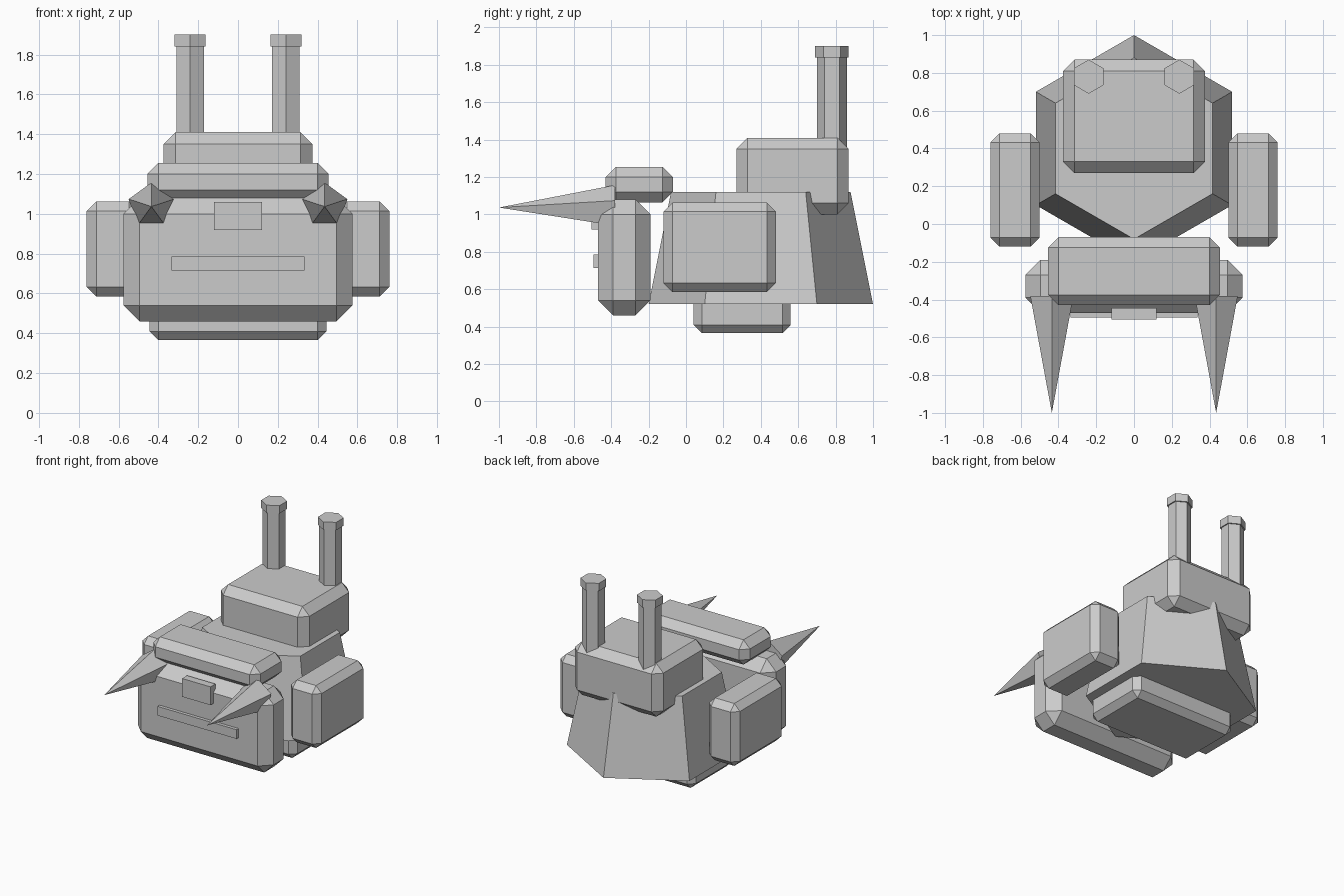
import bpy, bmesh
from math import sin, cos, pi

if "Cube" in bpy.data.objects:
    bpy.data.objects.remove(bpy.data.objects["Cube"])


def finish(name, bm):
    bmesh.ops.recalc_face_normals(bm, faces=bm.faces[:])
    mesh = bpy.data.meshes.new(name)
    bm.to_mesh(mesh)
    bm.free()
    obj = bpy.data.objects.new(name, mesh)
    bpy.context.collection.objects.link(obj)
    return obj


def box(name, x, y, z, bevel=0.0):
    """Box from (min, max) ranges, with single-segment chamfers."""
    bm = bmesh.new()
    bmesh.ops.create_cube(bm, size=1)
    for v in bm.verts:
        for i, (lo, hi) in enumerate((x, y, z)):
            v.co[i] = lo if v.co[i] < 0 else hi
    if bevel:
        bmesh.ops.bevel(bm, geom=bm.edges[:], offset=bevel, offset_type='OFFSET',
                        segments=1, affect='EDGES')
    return finish(name, bm)


def frustum(name, sides, r1, r2, height, loc, tilt=0.0):
    """Tapered prism along local z with a corner on local +y; r2 = 0 gives a spike."""
    bm = bmesh.new()

    def ring(r, z):
        return [bm.verts.new((-r * sin(2 * pi * i / sides), r * cos(2 * pi * i / sides), z))
                for i in range(sides)]

    low = ring(r1, 0)
    high = ring(r2, height) if r2 else [bm.verts.new((0, 0, height))] * sides
    bm.faces.new(low)
    if r2:
        bm.faces.new(high)
    for i in range(sides):
        j = (i + 1) % sides
        quad = [low[i], low[j], high[j], high[i]]
        bm.faces.new(quad if r2 else quad[:3])
    obj = finish(name, bm)
    obj.location = loc
    obj.rotation_euler.x = tilt
    return obj


# Hexagonal body and the blocks attached to it
frustum("body", 6, 0.60, 0.48, 0.60, (0, 0.40, 0.52))
box("belly_block", (-0.445, 0.445), (0.04, 0.56), (0.365, 0.60), 0.045)
box("back_pack", (-0.375, 0.375), (0.27, 0.87), (1.0, 1.41), 0.06)

# Head, brow and face details
box("head", (-0.575, 0.575), (-0.47, -0.19), (0.46, 1.08), 0.08)
box("brow", (-0.455, 0.455), (-0.43, -0.07), (1.065, 1.255), 0.055)
box("nose_plate", (-0.12, 0.12), (-0.505, -0.445), (0.92, 1.06))
box("mouth_bar", (-0.335, 0.335), (-0.495, -0.445), (0.715, 0.785))

# Mirrored parts: shoulders, horns and chimneys
for side, s in (("left", -1), ("right", 1)):
    box(f"shoulder_{side}", tuple(sorted((0.50 * s, 0.76 * s))), (-0.12, 0.48),
        (0.585, 1.063), 0.048)
    frustum(f"horn_{side}", 5, 0.12, 0, 0.62, (0.435 * s, -0.38, 1.037), pi / 2)
    frustum(f"chimney_{side}", 6, 0.08, 0.08, 0.56, (0.24 * s, 0.78, 1.30))
    frustum(f"chimney_cap_{side}", 6, 0.09, 0.09, 0.06, (0.24 * s, 0.78, 1.84))
